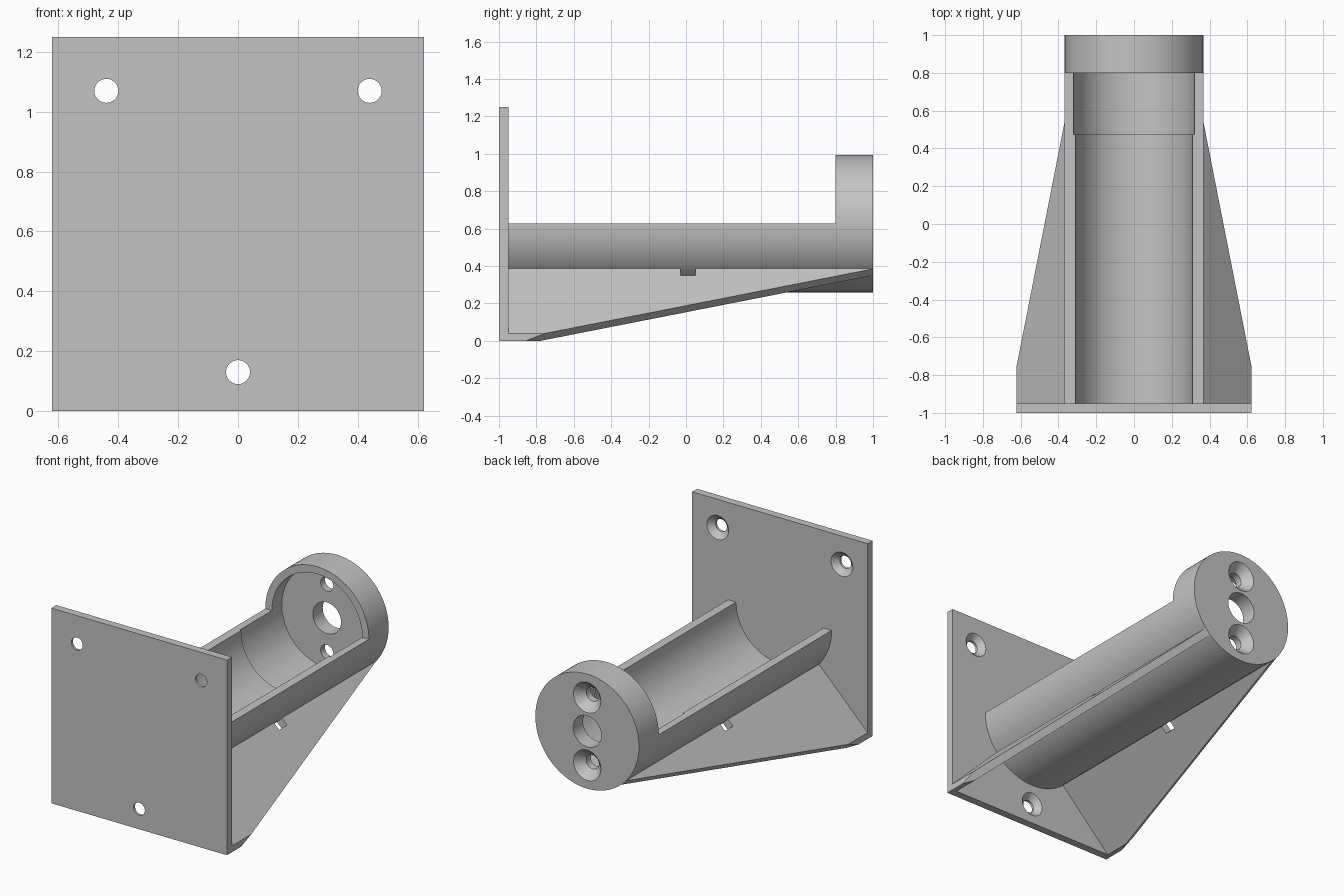
import bpy, bmesh, math
from mathutils import Vector

default = bpy.data.objects.get("Cube")
if default:
    bpy.data.objects.remove(default, do_unlink=True)

grey = bpy.data.materials.new("matte_grey")
grey.use_nodes = True
GREY = (0.55, 0.55, 0.55, 1)
grey.diffuse_color = GREY
grey.node_tree.nodes["Principled BSDF"].inputs["Base Color"].default_value = GREY

AXIS = 0.627    # height of the tube axis
R = 0.367       # outer tube radius
HALF = 0.622    # half width of the wall plate
WEB = 0.025     # half thickness of a web


def finish(name, bm):
    bmesh.ops.recalc_face_normals(bm, faces=bm.faces)
    mesh = bpy.data.meshes.new(name)
    bm.to_mesh(mesh)
    bm.free()
    mesh.materials.append(grey)
    obj = bpy.data.objects.new(name, mesh)
    bpy.context.collection.objects.link(obj)
    return obj


def box(name, lo, hi):
    bm = bmesh.new()
    bmesh.ops.create_cube(bm, size=1)
    for v in bm.verts:
        v.co = Vector((lo[i] if v.co[i] < 0 else hi[i]) for i in range(3))
    return finish(name, bm)


def lathe(name, profile, x=0, z=AXIS, n=96):
    """Closed solid turned about a y-parallel axis from (radius, y) pairs."""
    bm = bmesh.new()
    rings = [[bm.verts.new((x + r * math.cos(math.tau * i / n), y,
                            z + r * math.sin(math.tau * i / n)))
              for i in range(n)] for r, y in profile]
    for a, b in zip(rings, rings[1:]):
        for i in range(n):
            j = (i + 1) % n
            bm.faces.new((a[i], a[j], b[j], b[i]))
    bm.faces.new(rings[0])
    bm.faces.new(rings[-1])
    return finish(name, bm)


def prism(name, outline, half, side):
    """Slab lying in the 45 degree radial plane, outline in (radius, y)."""
    d = Vector((side, 0, -1)).normalized()
    nrm = Vector((side, 0, 1)).normalized()
    bm = bmesh.new()
    a, b = [[bm.verts.new(Vector((0, y, AXIS)) + d * r + nrm * h)
             for r, y in outline] for h in (-half, half)]
    bm.faces.new(a)
    bm.faces.new(b)
    for i in range(len(a)):
        j = (i + 1) % len(a)
        bm.faces.new((a[i], a[j], b[j], b[i]))
    return finish(name, bm)


def cut(obj, cutters):
    for c in cutters:
        mod = obj.modifiers.new("cut", "BOOLEAN")
        mod.operation = "DIFFERENCE"
        mod.solver = "EXACT"
        mod.object = c
    dg = bpy.context.evaluated_depsgraph_get()
    mesh = bpy.data.meshes.new_from_object(obj.evaluated_get(dg))
    obj.modifiers.clear()
    obj.data = mesh
    for c in cutters:
        bpy.data.objects.remove(c, do_unlink=True)


# Wall plate with three countersunk screw holes
plate = box("wall_plate", (-HALF, -1, 0), (HALF, -0.95, 1.25))
cut(plate, [lathe("plate_hole", [(0.04, -1.1), (0.04, -0.985), (0.077, -0.95), (0.077, -0.9)],
                  x, z, 48)
            for x, z in ((-0.44, 1.07), (0.44, 1.07), (0, 0.13))])

# Tube: open trough with a stepped bore, ending in a closed round cap
tube = lathe("trough_and_cap", [(R, -0.955), (R, 1)])
cutters = [lathe("bore", [(0.31, -1.1), (0.31, 0.475), (0.32, 0.475), (0.32, 0.9)]),
           box("open_top", (-0.5, -1.2, AXIS), (0.5, 0.8, 1.3)),
           lathe("cable_hole", [(0.1, 0.85), (0.1, 1.1)], n=48)]
for dz in (-0.217, 0.217):
    cutters.append(lathe("cap_hole", [(0.045, 0.85), (0.045, 0.945), (0.097, 1), (0.097, 1.1)],
                         0, AXIS + dz, 48))
cut(tube, cutters)

# Tapering radial webs, trimmed to the plate outline, each with a tie slot
for side, label in ((1, "left"), (-1, "right")):
    tip, slope = 0.367, 0.278
    web = prism(label + "_web", [(0.345, -0.955), (tip + slope * 1.955, -0.955),
                                 (tip, 1), (0.345, 1)], WEB, side)
    bm = bmesh.new()
    bm.from_mesh(web.data)
    for co, no in (((side * HALF, 0, 0), (side, 0, 0)), ((0, 0, 0), (0, 0, -1))):
        res = bmesh.ops.bisect_plane(bm, geom=bm.verts[:] + bm.edges[:] + bm.faces[:],
                                     plane_co=co, plane_no=no, clear_outer=True)
        edges = [e for e in res["geom_cut"] if isinstance(e, bmesh.types.BMEdge)]
        bmesh.ops.holes_fill(bm, edges=edges)
    bmesh.ops.recalc_face_normals(bm, faces=bm.faces)
    bm.to_mesh(web.data)
    bm.free()
    cut(web, [prism("tie_slot", [(0.36, -0.03), (0.417, -0.03), (0.417, 0.05), (0.36, 0.05)],
                    0.1, side)])

# Smooth round surfaces, keep machined edges crisp
bpy.ops.object.select_all(action="DESELECT")
for obj in (plate, tube):
    obj.select_set(True)
bpy.context.view_layer.objects.active = tube
bpy.ops.object.shade_smooth_by_angle(angle=math.radians(30))
